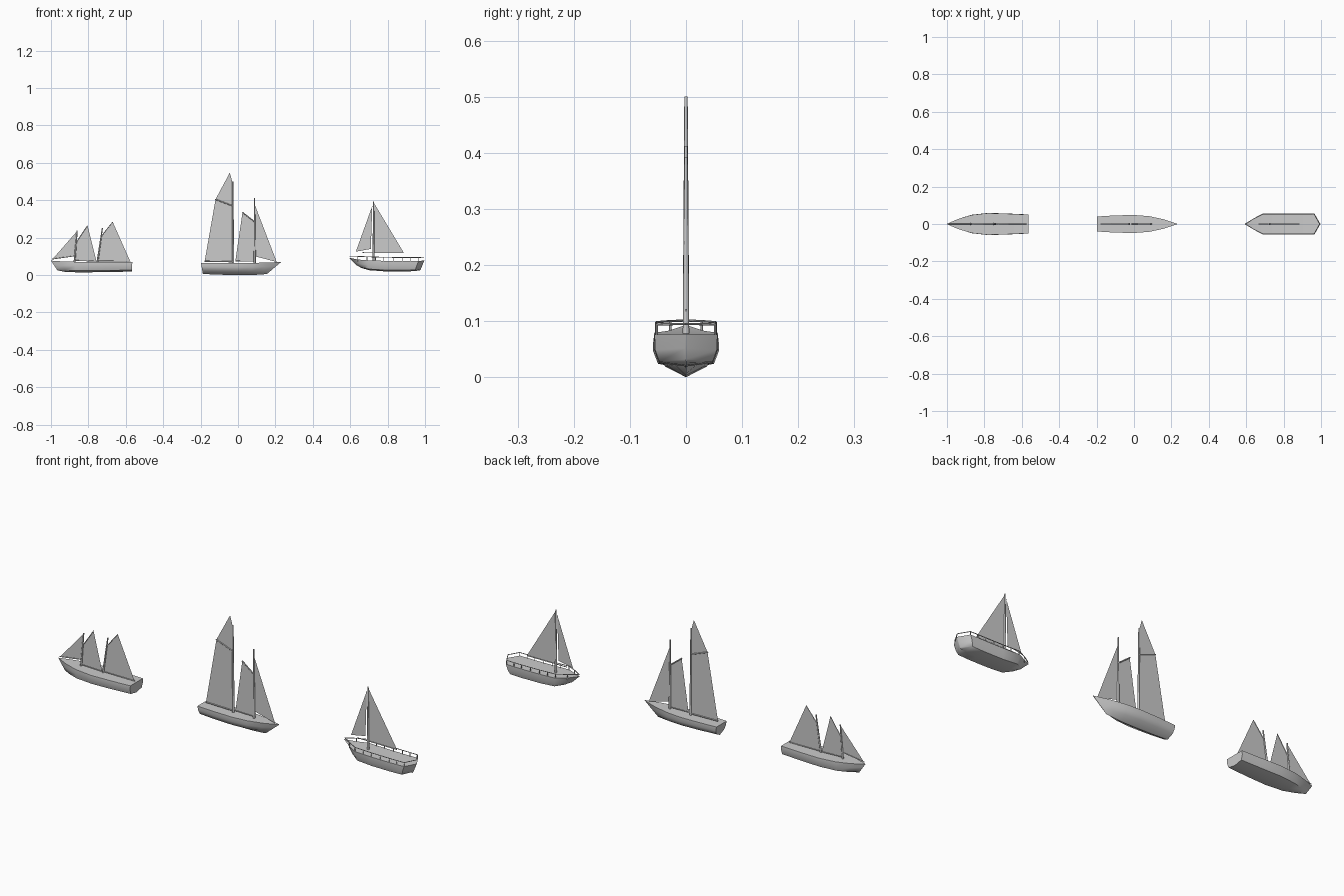
import bpy, bmesh
from mathutils import Vector


def mesh_object(name, bm, smooth=None):
    bmesh.ops.remove_doubles(bm, verts=bm.verts, dist=0.0003)
    bmesh.ops.recalc_face_normals(bm, faces=bm.faces)
    me = bpy.data.meshes.new(name)
    bm.to_mesh(me)
    bm.free()
    ob = bpy.data.objects.new(name, me)
    bpy.context.collection.objects.link(ob)
    if smooth:
        bpy.ops.object.select_all(action='DESELECT')
        ob.select_set(True)
        bpy.context.view_layer.objects.active = ob
        bpy.ops.object.shade_smooth_by_angle(angle=smooth)
    return ob


# Hull lofted from stations: (x at deck, x at keel, half width, deck z, keel z)
def hull(name, stations, section):
    bm = bmesh.new()
    rows = []
    for xt, xb, w, zt, zb in stations:
        half = [(xb + (xt - xb) * h, w * f, zb + (zt - zb) * h) for f, h in section]
        pts = half + [(x, -y, z) for x, y, z in reversed(half[:-1])]
        rows.append([bm.verts.new(p) for p in pts])
    for a, b in zip(rows, rows[1:]):
        n = len(a)
        for i in range(n):
            j = (i + 1) % n
            bm.faces.new((a[i], a[j], b[j], b[i]))
    bm.faces.new(rows[0])
    bm.faces.new(rows[-1])
    return mesh_object(name, bm, 0.8)


# Tapered round bar between two points
def add_bar(bm, a, b, r1, r2, sides=8):
    a, b = Vector(a), Vector(b)
    d = b - a
    m = d.to_track_quat('Z', 'Y').to_matrix().to_4x4()
    m.translation = (a + b) / 2
    bmesh.ops.create_cone(bm, cap_ends=True, segments=sides, radius1=r1,
                          radius2=r2, depth=d.length, matrix=m)


def spar(name, a, b, r1=0.003, r2=0.003):
    bm = bmesh.new()
    add_bar(bm, (a[0], 0, a[1]), (b[0], 0, b[1]), r1, r2)
    return mesh_object(name, bm, 0.8)


# Flat sail from its outline in the x-z plane
def sail(name, outline):
    bm = bmesh.new()
    bm.faces.new([bm.verts.new((x, 0, z)) for x, z in outline])
    return mesh_object(name, bm)


round_section = [(1, 1), (1.02, 0.6), (0.86, 0.16), (0, 0)]

# Left boat: two raked masts, bow to the left
hull("left_hull", [
    (-1.0, -0.965, 0.001, 0.077, 0.025), (-0.94, -0.925, 0.027, 0.073, 0.017),
    (-0.87, -0.87, 0.048, 0.071, 0.015), (-0.78, -0.78, 0.058, 0.07, 0.015),
    (-0.68, -0.68, 0.055, 0.07, 0.016), (-0.565, -0.567, 0.05, 0.071, 0.019)],
    round_section)
spar("left_fore_mast", (-0.875, 0.06), (-0.86, 0.238), 0.005, 0.003)
spar("left_main_mast", (-0.753, 0.06), (-0.725, 0.252), 0.005, 0.003)
spar("left_jib_boom", (-0.995, 0.085), (-0.875, 0.102), 0.002, 0.002)
spar("left_fore_boom", (-0.873, 0.078), (-0.757, 0.074), 0.002, 0.002)
spar("left_main_boom", (-0.75, 0.075), (-0.575, 0.074), 0.002, 0.002)
spar("left_fore_gaff", (-0.865, 0.175), (-0.805, 0.265), 0.002, 0.0015)
spar("left_main_gaff", (-0.735, 0.203), (-0.67, 0.284), 0.002, 0.0015)
sail("left_jib", [(-0.99, 0.087), (-0.875, 0.103), (-0.863, 0.232)])
sail("left_fore_sail", [(-0.873, 0.079), (-0.757, 0.075), (-0.805, 0.265), (-0.865, 0.175)])
sail("left_main_sail", [(-0.75, 0.076), (-0.577, 0.075), (-0.67, 0.284), (-0.735, 0.203)])

# Middle boat: tall main mast, bow to the right
hull("middle_hull", [
    (-0.198, -0.188, 0.04, 0.064, 0.006), (-0.1, -0.1, 0.046, 0.064, 0.002),
    (0.0, 0.0, 0.048, 0.064, 0.0), (0.08, 0.07, 0.042, 0.065, 0.0),
    (0.16, 0.125, 0.025, 0.067, 0.003), (0.231, 0.155, 0.001, 0.07, 0.006)],
    [(1, 1), (1.0, 0.65), (0.78, 0.3), (0, 0)])
spar("middle_main_mast", (-0.026, 0.055), (-0.028, 0.5), 0.006, 0.003)
spar("middle_fore_mast", (0.09, 0.055), (0.088, 0.412), 0.006, 0.003)
spar("middle_main_boom", (-0.178, 0.074), (-0.026, 0.071))
spar("middle_main_gaff", (-0.122, 0.405), (-0.028, 0.37))
spar("middle_fore_boom", (-0.014, 0.075), (0.09, 0.073), 0.002, 0.002)
spar("middle_fore_gaff", (0.023, 0.336), (0.089, 0.285))
sail("middle_main_sail", [(-0.178, 0.075), (-0.026, 0.072), (-0.028, 0.37), (-0.12, 0.405)])
sail("middle_top_sail", [(-0.12, 0.405), (-0.028, 0.37), (-0.028, 0.49), (-0.044, 0.547)])
sail("middle_fore_sail", [(-0.014, 0.076), (0.09, 0.074), (0.089, 0.285), (0.024, 0.335)])
sail("middle_jib", [(0.092, 0.1), (0.207, 0.07), (0.089, 0.378)])

# Right boat: single mast, pointed both ends, bow to the left
deck = [(0.592, 0.001, 0.093), (0.64, 0.03, 0.083), (0.69, 0.057, 0.079),
        (0.78, 0.057, 0.076), (0.88, 0.057, 0.075), (0.965, 0.056, 0.076),
        (0.996, 0.001, 0.077)]
keel = [(0.635, 0.052), (0.66, 0.038), (0.7, 0.026), (0.78, 0.02),
        (0.88, 0.019), (0.945, 0.021), (0.975, 0.026)]
hull("right_hull", [(x, kx, w, z, kz) for (x, w, z), (kx, kz) in zip(deck, keel)],
     [(1, 1), (0.98, 0.5), (0.85, 0.12), (0, 0)])
spar("right_mast", (0.725, 0.065), (0.725, 0.392), 0.006, 0.003)
spar("right_boom", (0.665, 0.12), (0.885, 0.119), 0.002, 0.002)
sail("right_main_sail", [(0.727, 0.12), (0.886, 0.12), (0.727, 0.385)])
sail("right_jib", [(0.63, 0.125), (0.71, 0.14), (0.718, 0.37)])

# Guard rail with posts around the right boat's deck
bm = bmesh.new()
rail = [(0.596, 0.0, 0.101), (0.64, 0.028, 0.1), (0.69, 0.053, 0.098),
        (0.78, 0.053, 0.095), (0.88, 0.053, 0.094), (0.963, 0.052, 0.094),
        (0.992, 0.0, 0.095)]
for s in (1, -1):
    pts = [Vector((x, y * s, z)) for x, y, z in rail]
    for a, b in zip(pts, pts[1:]):
        add_bar(bm, a, b, 0.002, 0.002, 6)
    posts = pts[1:6] + [(a + b) / 2 for a, b in zip(pts[2:5], pts[3:6])]
    for p in posts:
        add_bar(bm, (p.x, p.y, 0.072), p, 0.002, 0.002, 6)
mesh_object("right_guard_rail", bm, 0.8)
